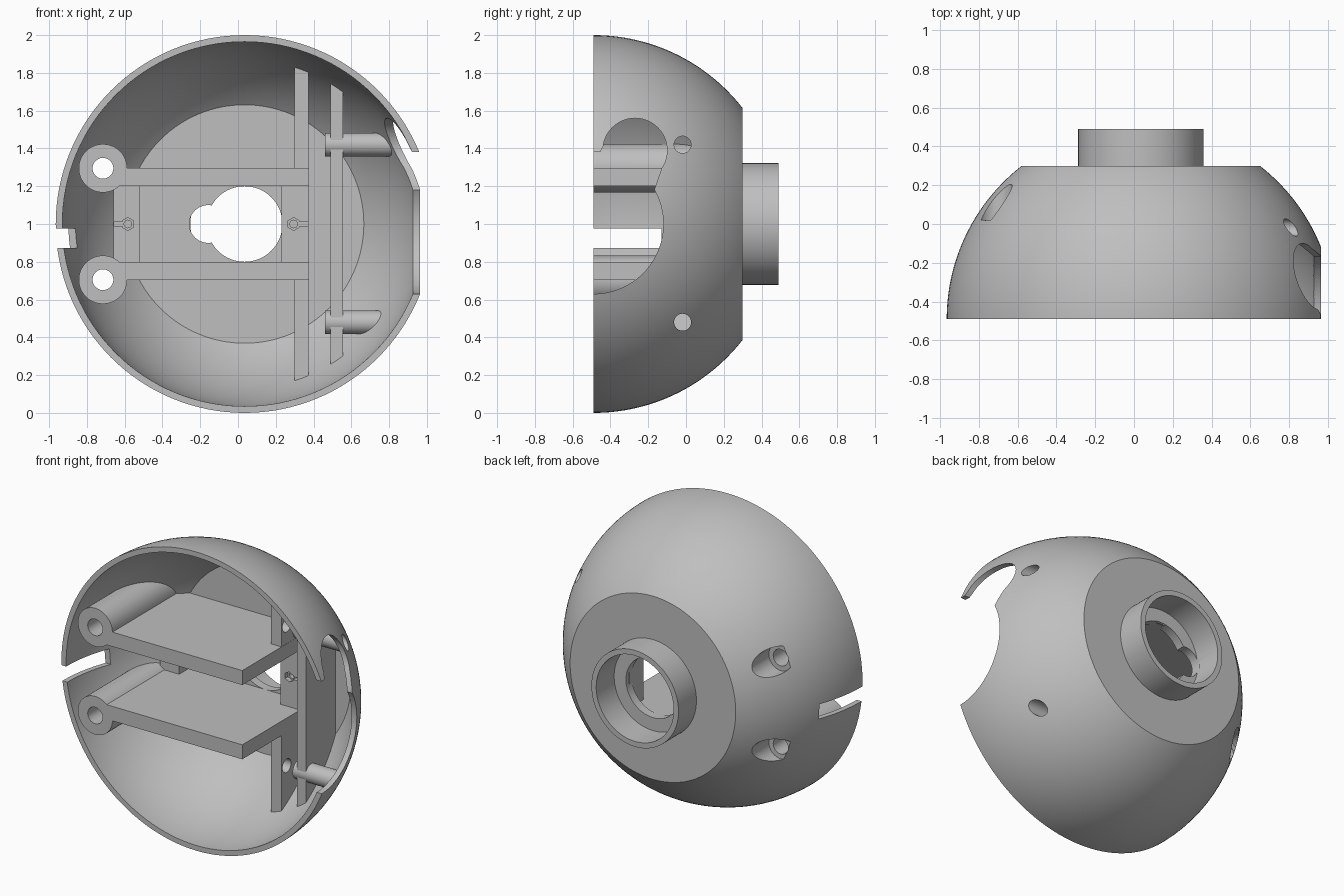
import bpy, bmesh
from math import pi, sin, cos, acos, asin, sqrt
from mathutils import Matrix, Vector

if "Cube" in bpy.data.objects:
    bpy.data.objects.remove(bpy.data.objects["Cube"], do_unlink=True)

CX, CY, CZ = 0.035, -0.49, 1.0      # dome centre
R_OUT, R_IN = 1.0, 0.965
FLAT, FLOOR = 0.30, 0.24            # outer and inner back faces

grey = bpy.data.materials.new("plain_grey")
grey.use_nodes = True
grey.diffuse_color = (0.52, 0.52, 0.52, 1)
grey.node_tree.nodes["Principled BSDF"].inputs["Base Color"].default_value = (0.52, 0.52, 0.52, 1)


def finish(name, bm):
    bmesh.ops.recalc_face_normals(bm, faces=bm.faces)
    me = bpy.data.meshes.new(name)
    bm.to_mesh(me)
    bm.free()
    me.materials.append(grey)
    ob = bpy.data.objects.new(name, me)
    bpy.context.collection.objects.link(ob)
    return ob


def box(name, x0, x1, y0, y1, z0, z1):
    bm = bmesh.new()
    mid = Vector((x0 + x1, y0 + y1, z0 + z1)) / 2
    bmesh.ops.create_cube(bm, size=1, matrix=Matrix.Translation(mid)
                          @ Matrix.Diagonal((x1 - x0, y1 - y0, z1 - z0, 1)))
    return finish(name, bm)


def rod(name, axis, a, b, u, z, r, sides=48):
    """Cylinder along x or y from a to b; u is the other ground coordinate."""
    bm = bmesh.new()
    m = (a + b) / 2
    if axis == "x":
        mat = Matrix.Translation((m, u, z)) @ Matrix.Rotation(pi / 2, 4, "Y")
    else:
        mat = Matrix.Translation((u, m, z)) @ Matrix.Rotation(pi / 2, 4, "X")
    bmesh.ops.create_cone(bm, cap_ends=True, segments=sides, radius1=r, radius2=r,
                          depth=b - a, matrix=mat)
    return finish(name, bm)


def prism_x(name, points, x0, x1):
    bm = bmesh.new()
    face = bm.faces.new([bm.verts.new((x0, y, z)) for y, z in points])
    out = bmesh.ops.extrude_face_region(bm, geom=[face])
    moved = [v for v in out["geom"] if isinstance(v, bmesh.types.BMVert)]
    bmesh.ops.translate(bm, verts=moved, vec=(x1 - x0, 0, 0))
    return finish(name, bm)


def lathe(name, profile, steps=128):
    """Revolve (radius, y) points about the dome axis."""
    bm = bmesh.new()
    verts = [bm.verts.new((CX + r, y, CZ)) for r, y in profile]
    edges = [bm.edges.new(p) for p in zip(verts, verts[1:])]
    bmesh.ops.spin(bm, geom=verts + edges, cent=(CX, 0, CZ), axis=(0, 1, 0),
                   angle=2 * pi, steps=steps, use_merge=True)
    bmesh.ops.remove_doubles(bm, verts=bm.verts, dist=0.0001)
    return finish(name, bm)


def arc(r, y_end, n=40):
    top = asin((y_end - CY) / r)
    return [(r * cos(top * i / n), CY + r * sin(top * i / n)) for i in range(n + 1)]


def combine(ob, tools, op="DIFFERENCE"):
    for tool in tools:
        mod = ob.modifiers.new("cut", "BOOLEAN")
        mod.object, mod.operation, mod.solver = tool, op, "EXACT"
        dg = bpy.context.evaluated_depsgraph_get()
        dg.update()
        me = bpy.data.meshes.new_from_object(ob.evaluated_get(dg))
        ob.modifiers.clear()
        ob.data = me


# Dome with flat back, hollow neck and thin wall
shell = lathe("dome_shell", arc(R_OUT, FLAT)
              + [(0.3225, FLAT), (0.3225, 0.49), (0.287, 0.49), (0.287, FLAT), (0, FLAT), (0, FLOOR)]
              + arc(R_IN, FLOOR)[::-1] + [(R_OUT, CY)])

# Cutters
clip = lathe("clip_volume", [(0, -0.7), (0.98, -0.7)] + arc(0.98, 0.27) + [(0, 0.27)])
window = [rod("window_cutter", "x", 0.5, 1.2, CY, CZ, 0.37, 96),
          rod("window_top_cutter", "x", 0.5, 1.2, -0.27, 1.39, 0.17, 64),
          prism_x("window_neck_cutter", [(-0.7, 0.95), (-0.2, 0.95), (-0.165, 1.19),
                                         (-0.103, 1.37), (-0.2, 1.45), (-0.42, 1.45),
                                         (-0.455, 1.38), (-0.7, 1.38)], 0.5, 1.2)]
keyhole = [rod("hole_cutter", "y", 0.1, 0.32, CX, CZ, 0.2, 64),
           rod("key_cutter", "y", 0.1, 0.32, -0.158, CZ, 0.1)]
notch = box("notch_cutter", -1.2, -0.8, -0.7, -0.13, 0.873, 0.975)
boss_cuts, pin_cuts = [], []
for s in (1, -1):
    z = CZ + s * 0.295
    boss_cuts += [rod("bolt_cutter", "y", -0.7, 0.6, -0.715, z, 0.055),
                  rod("bolt_head_cutter", "y", 0.02, 0.6, -0.715, z, 0.087)]
for z in (1.42, 0.48):
    pin_cuts.append(rod("pin_cutter", "x", 0.2, 1.2, -0.018, z, 0.045))

combine(shell, window + keyhole + [notch] + boss_cuts + pin_cuts)
parts = [shell]


def inner(ob, cutters=()):
    combine(ob, [clip], "INTERSECT")
    combine(ob, cutters)
    parts.append(ob)


# Mirrored bosses, shelves, plates and pin tubes
for s, side in ((1, "upper"), (-1, "lower")):
    def slab(name, x0, x1, y0, d0, d1):
        z0, z1 = sorted((CZ + s * d0, CZ + s * d1))
        return box(name, x0, x1, y0, 0.4, z0, z1)
    inner(rod(side + "_boss", "y", CY, 0.5, -0.715, CZ + s * 0.295, 0.128), boss_cuts)
    inner(slab(side + "_shelf", -0.63, 0.375, CY, 0.2, 0.297), boss_cuts)
    inner(slab(side + "_inner_plate", 0.298, 0.374, -0.075, 0.25, 1.0), pin_cuts)
for z, side in ((1.42, "upper"), (0.48, "lower")):
    inner(rod(side + "_pin_tube", "x", 0.46, 1.1, -0.018, z, 0.062), pin_cuts)
inner(box("outer_plate", 0.49, 0.555, -0.075, 0.4, 0, 2), pin_cuts)

# Cross bars with hexagonal nut pockets
trash = []
for name, x0, x1, hole, slot in (("right_bar", -0.66, -0.52, -0.583, (-0.7, -0.6)),
                                 ("left_bar", 0.23, 0.373, 0.295, (0.31, 0.42))):
    cuts = [rod("nut_cutter", "y", 0.1, 0.15, hole, CZ, 0.034, 6),
            rod("screw_cutter", "y", 0.1, 0.22, hole, CZ, 0.02, 24),
            box("slot_cutter", slot[0], slot[1], 0.1, 0.15, 0.99, 1.01)]
    inner(box(name, x0, x1, 0.12, 0.4, 0.79, 1.21), cuts)
    trash += cuts

# Remove helpers and shade
for ob in trash + window + keyhole + boss_cuts + pin_cuts + [notch, clip]:
    bpy.data.objects.remove(ob, do_unlink=True)
bpy.ops.object.select_all(action="DESELECT")
for ob in parts:
    ob.select_set(True)
bpy.context.view_layer.objects.active = shell
bpy.ops.object.shade_smooth_by_angle(angle=0.5)
